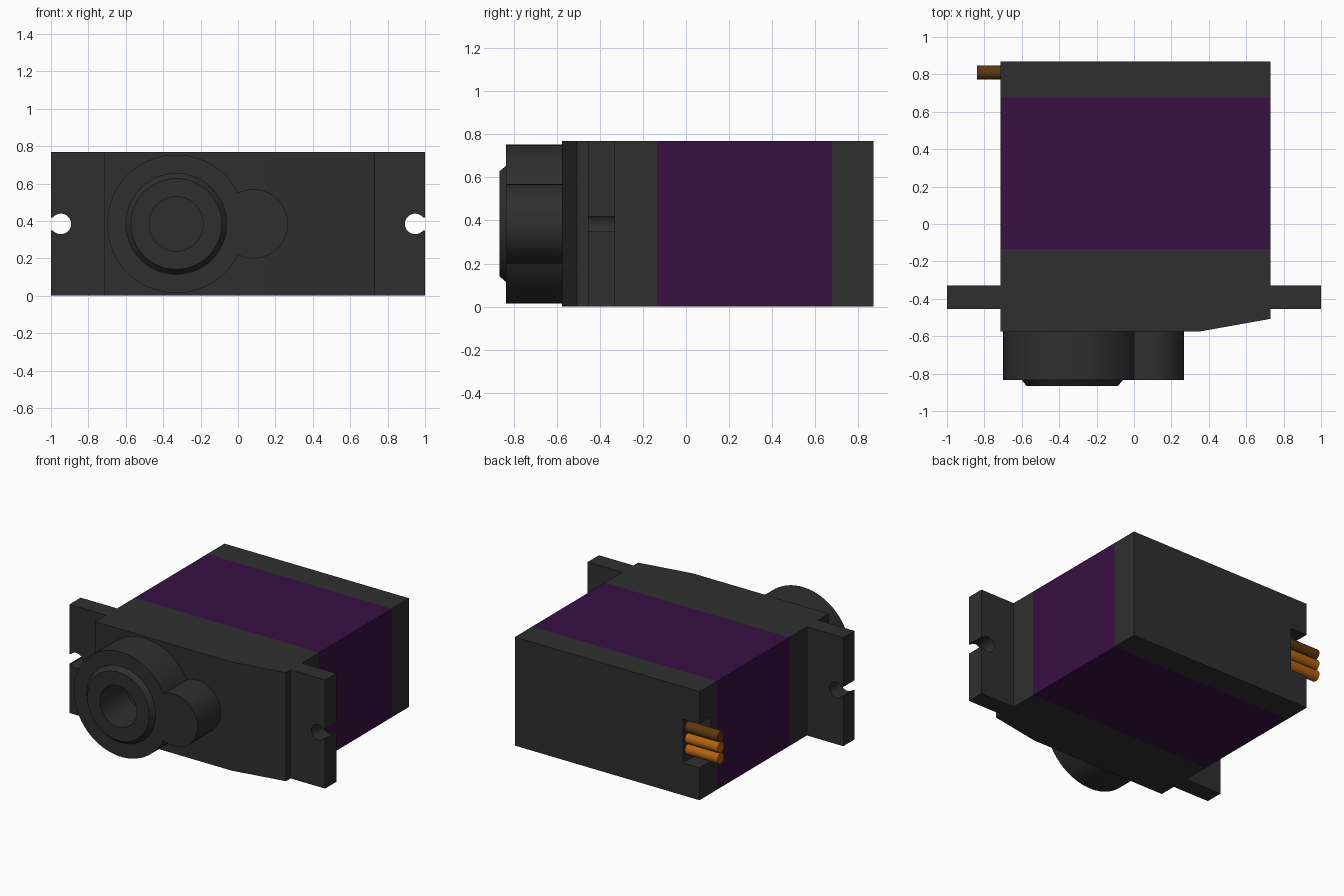
import bpy, bmesh
from math import sin, cos, acos, radians, pi, asin
from mathutils import Matrix, Vector

cube = bpy.data.objects.get("Cube")
if cube:
    bpy.data.objects.remove(cube, do_unlink=True)

HEIGHT = 0.768
MID = HEIGHT / 2
LEFT, RIGHT = -0.715, 0.73


def material(name, rgb):
    mat = bpy.data.materials.new(name)
    mat.use_nodes = True
    mat.diffuse_color = (*rgb, 1)
    mat.node_tree.nodes["Principled BSDF"].inputs["Base Color"].default_value = (*rgb, 1)
    return mat


charcoal = material("charcoal plastic", (0.028, 0.028, 0.028))
purple = material("purple casing", (0.04, 0.005, 0.057))
brown = material("brown wire", (0.11, 0.04, 0.005))
orange = material("orange wire", (0.45, 0.125, 0.006))


def finish(name, bm, mat):
    bmesh.ops.recalc_face_normals(bm, faces=bm.faces)
    mesh = bpy.data.meshes.new(name)
    bm.to_mesh(mesh)
    bm.free()
    mesh.materials.append(mat)
    obj = bpy.data.objects.new(name, mesh)
    bpy.context.collection.objects.link(obj)
    smooth(obj)
    return obj


def smooth(obj):
    obj.data.shade_smooth()
    obj.data.set_sharp_from_angle(angle=radians(25))


def prism(name, outline, lo, hi, axis, mat):
    """Extrude an outline: (x, y) along z, or (x, z) along y."""
    bm = bmesh.new()
    place = (lambda a, b, t: (a, b, t)) if axis == "z" else (lambda a, b, t: (a, t, b))
    face = bm.faces.new([bm.verts.new(place(a, b, lo)) for a, b in outline])
    new = bmesh.ops.extrude_face_region(bm, geom=[face])["geom"]
    shift = Vector(place(0, 0, hi - lo))
    bmesh.ops.translate(bm, vec=shift, verts=[v for v in new if isinstance(v, bmesh.types.BMVert)])
    return finish(name, bm, mat)


def box(name, x, y, z, mat):
    return prism(name, [(x[0], y[0]), (x[1], y[0]), (x[1], y[1]), (x[0], y[1])], *z, "z", mat)


def arc(cx, cy, r, start, end, steps):
    angles = [start + (end - start) * i / steps for i in range(steps + 1)]
    return [(cx + r * cos(a), cy + r * sin(a)) for a in angles]


def cut(obj, cutter):
    cutter.hide_render = True
    mod = obj.modifiers.new("cut", "BOOLEAN")
    mod.operation, mod.solver, mod.object = "DIFFERENCE", "EXACT", cutter
    bpy.context.view_layer.objects.active = obj
    bpy.ops.object.modifier_apply(modifier=mod.name)
    bpy.data.objects.remove(cutter, do_unlink=True)
    smooth(obj)


# Casing: front section with a slanted corner, coloured middle, rear cap
front = [(LEFT, -0.575), (0.35, -0.575), (RIGHT, -0.507), (RIGHT, -0.135), (LEFT, -0.135)]
prism("front_case", front, 0, HEIGHT, "z", charcoal)
box("middle_case", (LEFT, RIGHT), (-0.135, 0.677), (0, HEIGHT), purple)
rear = box("rear_cap", (LEFT, RIGHT), (0.677, 0.87), (0, HEIGHT), charcoal)
cut(rear, box("wire_notch_cutter", (-0.8, -0.585), (0.75, 0.95), (0.23, 0.54), charcoal))

# Mounting ears with keyhole slots opening at the outer ends
HOLE, SLOT = 0.055, 0.035
gap = asin(SLOT / HOLE)
for side, name in ((-1, "right_ear"), (1, "left_ear")):
    inner = 0.70
    slot = [(1, MID - SLOT)] + arc(0.947, MID, HOLE, -gap, gap - 2 * pi, 28) + [(1, MID + SLOT)]
    outline = [(inner, 0), (1, 0)] + slot + [(1, HEIGHT), (inner, HEIGHT)]
    prism(name, [(side * a, b) for a, b in outline], -0.455, -0.33, "y", charcoal)

# Gear housing: two merged round bosses
BIG_X, BIG_R, SMALL_X, SMALL_R = -0.33, 0.37, 0.083, 0.185
d = SMALL_X - BIG_X
big_angle = acos((d * d + BIG_R**2 - SMALL_R**2) / (2 * d * BIG_R))
small_angle = pi - acos((d * d + SMALL_R**2 - BIG_R**2) / (2 * d * SMALL_R))
housing_outline = arc(BIG_X, MID, BIG_R, big_angle, 2 * pi - big_angle, 56)
housing_outline += arc(SMALL_X, MID, SMALL_R, -small_angle, small_angle, 32)[1:-1]
housing = prism("gear_housing", housing_outline, -0.835, -0.575, "y", charcoal)
BORE = 0.145
bore_outline = arc(BIG_X, MID, BORE, 0, 2 * pi, 48)[:-1]
cut(housing, prism("bore_cutter", bore_outline, -0.95, -0.5, "y", charcoal))

# Tapered collar around the output bore
bm = bmesh.new()
profile = [(BORE, -0.835), (BORE, -0.867), (0.243, -0.867), (0.27, -0.835)]
verts = [bm.verts.new((BIG_X + r, y, MID)) for r, y in profile]
edges = [bm.edges.new(pair) for pair in zip(verts, verts[1:])]
bmesh.ops.spin(bm, geom=verts + edges, cent=(BIG_X, 0, MID), axis=(0, 1, 0),
               angle=2 * pi, steps=48, use_merge=True)
bmesh.ops.remove_doubles(bm, verts=bm.verts, dist=0.0005)
finish("output_collar", bm, charcoal)

# Three stacked wires leaving the notch
for i, (name, mat) in enumerate((("lower_wire", orange), ("middle_wire", orange), ("upper_wire", brown))):
    bm = bmesh.new()
    matrix = Matrix.Translation((-0.71, 0.81, MID + (i - 1) * 0.078)) @ Matrix.Rotation(pi / 2, 4, "Y")
    bmesh.ops.create_cone(bm, cap_ends=True, segments=24, radius1=0.038, radius2=0.038,
                          depth=0.26, matrix=matrix)
    finish(name, bm, mat)
